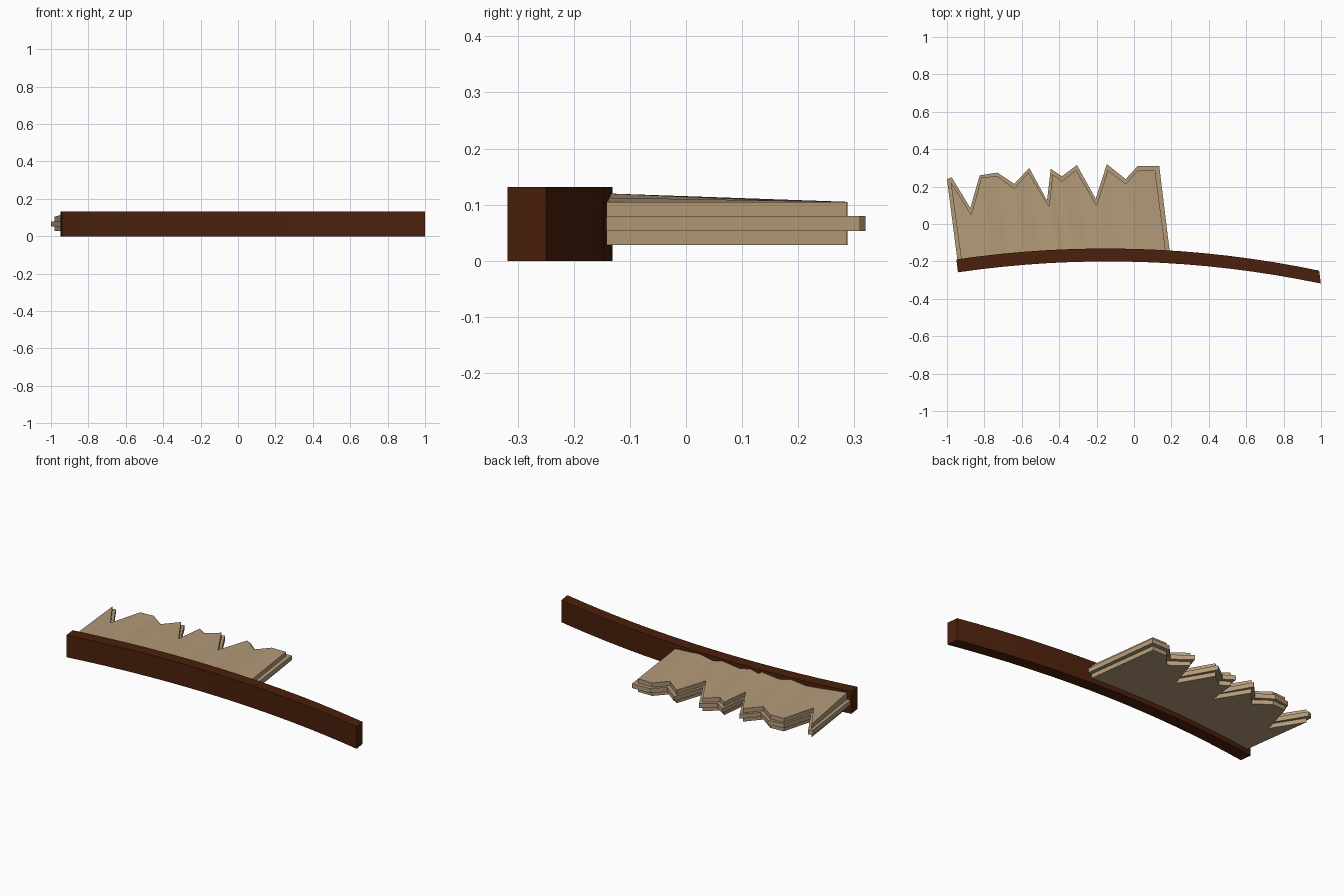
import bpy
import bmesh
from mathutils import Vector

if "Cube" in bpy.data.objects:
    bpy.data.objects.remove(bpy.data.objects["Cube"], do_unlink=True)


def make_material(name, colour):
    mat = bpy.data.materials.new(name)
    mat.use_nodes = True
    mat.diffuse_color = (*colour, 1)
    mat.node_tree.nodes["Principled BSDF"].inputs["Base Color"].default_value = (*colour, 1)
    return mat


wood = make_material("dark wood", (0.07, 0.0145, 0.0035))
cloth = make_material("tan hide", (0.45, 0.325, 0.19))


def bow_y(x):
    """Back face of the curved bar."""
    return -0.131 - 0.091 * (x + 0.15) ** 2


def build_strip(name, mat, rows, turned):
    """Closed solid from rows of four corners: low front, low back, high back, high front.
    Faces for which turned(normal) holds are wound inwards."""
    bm = bmesh.new()
    rings = [[bm.verts.new(p) for p in row] for row in rows]
    for a, b in zip(rings, rings[1:]):
        for i in range(4):
            j = (i + 1) % 4
            bm.faces.new((a[i], a[j], b[j], b[i]))
    bm.faces.new(rings[0])
    bm.faces.new(rings[-1])
    bmesh.ops.recalc_face_normals(bm, faces=bm.faces)
    bmesh.ops.reverse_faces(bm, faces=[f for f in bm.faces if turned(f.normal)])
    mesh = bpy.data.meshes.new(name)
    bm.to_mesh(mesh)
    bm.free()
    mesh.materials.append(mat)
    obj = bpy.data.objects.new(name, mesh)
    bpy.context.collection.objects.link(obj)


# Curved wooden bar
SEGMENTS, HEIGHT = 16, 0.131
to_front = Vector((0.009, -0.069, 0))
up = Vector((0, 0, HEIGHT))
rows = []
for i in range(SEGMENTS + 1):
    x = -0.95 + 1.94 * i / SEGMENTS
    back = Vector((x, bow_y(x), 0))
    front = back + to_front
    rows.append((front, back, back + up, front + up))
build_strip("curved_bar", wood, rows, lambda n: abs(n.y) < 0.7)


# Ragged sheets: each torn-edge point runs back to the bar along a slanted line
def ragged_sheet(name, edge, low, high, sink, folds):
    rows = []
    for (x, y), fold in zip(edge, folds):
        base_x = x + 0.057
        base_y = bow_y(base_x) - sink
        base_top = high + fold * 0.015
        rows.append(((base_x, base_y, low), (x, y, low),
                     (x, y, high), (base_x, base_y, base_top)))
    build_strip(name, cloth, rows, lambda n: True)


core_edge = [(-1, .24), (-.975, .25), (-.875, .085), (-.825, .26), (-.73, .275),
             (-.64, .215), (-.56, .30), (-.465, .125), (-.445, .295), (-.385, .255),
             (-.305, .315), (-.205, .135), (-.145, .32), (-.045, .24), (.02, .31),
             (.135, .31)]
ragged_sheet("middle_sheet", core_edge, 0.053, 0.08, 0.014, [0] * len(core_edge))

# Thicker inset sheet with shallow pleats rising towards the bar
cover_edge = [(-.98, .225), (-.87, .05), (-.815, .25), (-.73, .255), (-.64, .19),
              (-.565, .275), (-.455, .095), (-.435, .265), (-.385, .23), (-.31, .288),
              (-.2, .10), (-.14, .288), (-.045, .215), (.02, .287), (.113, .287)]
pleats = [1, .6, .3, 0, 1, 0, 1, 0, 1, 0, 1, 0, 1, .5, 0]
ragged_sheet("pleated_sheet", cover_edge, 0.028, 0.105, 0.01, pleats)
